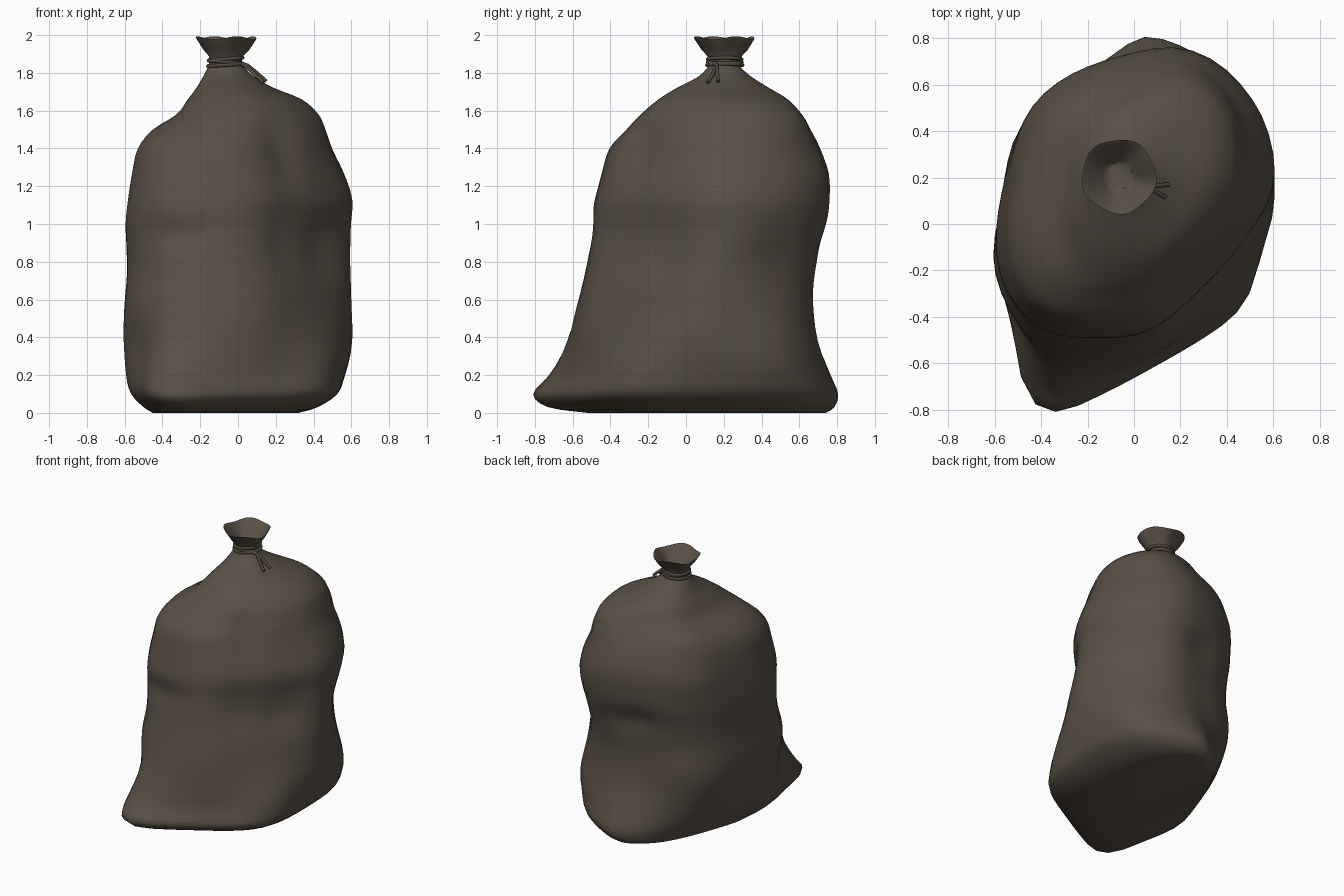
import bpy, bmesh, math
from mathutils import Vector

if "Cube" in bpy.data.objects:
    bpy.data.objects.remove(bpy.data.objects["Cube"])

SEG = 48
CX, CY = -0.065, 0.205          # neck axis


def material(name, rgb):
    m = bpy.data.materials.new(name)
    m.diffuse_color = (*rgb, 1)
    m.use_nodes = True
    m.node_tree.nodes["Principled BSDF"].inputs["Base Color"].default_value = m.diffuse_color
    return m


cloth = material("brown cloth", (0.100, 0.080, 0.060))
cord = material("dark brown cord", (0.085, 0.068, 0.050))

# Plan outlines: flat foot of the sack, and the fuller belly
foot = [(-.35, -.81), (-.26, -.80), (.05, -.64), (.36, -.45), (.5, -.25), (.53, .05), (.49, .4),
        (.36, .67), (.1, .81), (-.06, .75), (-.25, .56), (-.46, .12), (-.56, -.2), (-.50, -.58), (-.44, -.76)]
belly = [(.60, .2), (.555, .45), (.4, .66), (.2, .76), (-.05, .73), (-.3, .63), (-.47, .46), (-.56, .2),
         (-.6, -.08), (-.55, -.3), (-.43, -.43), (-.2, -.48), (.1, -.43), (.34, -.23), (.52, .0)]

# Side silhouettes: z, left, right, front, back
levels = [
    (0, -.45, .32, -.52, .74), (.03, -.50, .42, -.73, .785), (.1, -.57, .525, -.81, .805),
    (.2, -.60, .56, -.73, .765), (.38, -.612, .60, -.635, .695), (.58, -.602, .60, -.575, .672),
    (.72, -.59, .60, -.54, .68), (.86, -.59, .60, -.51, .71), (1.0, -.595, .60, -.48, .745),
    (1.13, -.582, .605, -.475, .76), (1.27, -.56, .56, -.445, .755), (1.4, -.53, .495, -.405, .705),
    (1.5, -.45, .455, -.315, .645), (1.58, -.325, .42, -.24, .60), (1.66, -.265, .335, -.145, .535),
    (1.72, -.22, .19, -.05, .44), (1.78, -.185, .085, .065, .345), (1.83, -.16, .035, .115, .288)]

# Folds: x, y, z, width, height, push (negative = dent)
folds = [
    (-.32, -.47, 1.06, .14, .07, .02), (-.33, -.47, .94, .18, .07, -.02),
    (-.02, -.46, 1.02, .17, .14, .02), (.24, -.38, .87, .12, .16, -.03),
    (.22, -.25, 1.38, .12, .22, -.03), (.5, .45, .8, .2, .17, -.035),
    (-.05, .72, .9, .18, .10, -.04), (-.42, .46, 1.2, .25, .12, .015),
    (-.56, -.48, .33, .22, .2, -.08), (-.5, -.42, .75, .2, .2, -.03),
    (.48, .45, .28, .25, .2, .045), (.32, .52, 1.5, .22, .13, .045),
    (.48, -.15, .85, .2, .16, -.05), (.35, -.05, 1.5, .2, .12, .025), (.45, -.35, .22, .18, .13, .025),
    (-.40, .42, .42, .28, .33, .05), (-.3, .45, 1.55, .2, .12, .03)]


def spline(a, b, c, d, t):
    return [.5 * (2 * q + (r - p) * t + (2 * p - 5 * q + 4 * r - s) * t * t + (3 * q - p - 3 * r + s) * t ** 3)
            for p, q, r, s in zip(a, b, c, d)]


def fit(pts):
    """Scale an outline into the -1..1 square."""
    axes = []
    for k in (0, 1):
        v = [p[k] for p in pts]
        lo, hi = min(v), max(v)
        axes.append([(2 * x - lo - hi) / (hi - lo) for x in v])
    return list(zip(*axes))


def polar(pts):
    """Resample a closed outline at even angles about its centre."""
    n = len(pts)
    dense = fit([spline(pts[i - 1], pts[i], pts[(i + 1) % n], pts[(i + 2) % n], j / 12)
                 for i in range(n) for j in range(12)])
    ang = sorted((math.atan2(y, x) % math.tau, math.hypot(x, y)) for x, y in dense)
    ang = [(ang[-1][0] - math.tau, ang[-1][1])] + ang + [(ang[0][0] + math.tau, ang[0][1])]
    out = []
    for s in range(SEG):
        a = s * math.tau / SEG
        k = next(i for i in range(1, len(ang)) if ang[i][0] > a)
        (a0, r0), (a1, r1) = ang[k - 1], ang[k]
        r = r0 + (r1 - r0) * (a - a0) / max(a1 - a0, 1e-9)
        out.append((r * math.cos(a), r * math.sin(a)))
    return fit(out)


def smooth(lo, hi, z):
    t = min(max((z - lo) / (hi - lo), 0), 1)
    return t * t * (3 - 2 * t)


def fold(p):
    out = Vector((p.x, p.y - .1, 0)).normalized()
    push = sum(d * math.exp(-((p.x - x) ** 2 + (p.y - y) ** 2) / w ** 2 - ((p.z - z) / h) ** 2)
               for x, y, z, w, h, d in folds)
    return p + out * push


# Sack body rings
foot_n, belly_n = polar(foot), polar(belly)
circle = [(math.cos(s * math.tau / SEG), math.sin(s * math.tau / SEG)) for s in range(SEG)]
L = [levels[0]] + levels + [levels[-1]]
rows = [spline(*L[i:i + 4], j / 3) for i in range(len(levels) - 1) for j in range(3)] + [levels[-1]]
rings = []
for z, x0, x1, y0, y1 in rows:
    b, c = smooth(.04, .6, z), smooth(1.58, 1.85, z)
    shape = []
    for f, g, o in zip(foot_n, belly_n, circle):
        shape.append([(f[k] * (1 - b) + g[k] * b) * (1 - c) + o[k] * c for k in (0, 1)])
    rings.append([fold(Vector(((x0 + x1) / 2 + u * (x1 - x0) / 2, (y0 + y1) / 2 + v * (y1 - y0) / 2, max(z, 0))))
                  for u, v in fit(shape)])

# Pinched neck, flared mouth and the funnel inside it
for z, r, wave in [(1.86, .085, 0), (1.89, .09, .02), (1.93, .125, .03), (1.985, .16, .03),
                   (1.98, .152, .03), (1.93, .117, .03), (1.89, .072, .02), (1.87, .058, 0)]:
    ring = []
    for x, y in circle:
        a = math.atan2(y, x)
        rr = r * (1 + wave * math.cos(5 * a + 1))
        ring.append(Vector((CX + x * rr, CY + y * rr, z + .3 * wave * math.sin(4 * a))))
    rings.append(ring)

bm = bmesh.new()
vr = [[bm.verts.new(p) for p in ring] for ring in rings]
for lo, hi in zip(vr, vr[1:]):
    for s in range(SEG):
        t = (s + 1) % SEG
        bm.faces.new((lo[s], lo[t], hi[t], hi[s]))
bm.faces.new(vr[0][::-1])
bm.faces.new(vr[-1])
me = bpy.data.meshes.new("sack")
bm.to_mesh(me)
bm.free()
sack = bpy.data.objects.new("sack", me)
bpy.context.collection.objects.link(sack)
me.materials.append(cloth)
bpy.context.view_layer.objects.active = sack
sack.select_set(True)
bpy.ops.object.shade_smooth_by_angle(angle=math.radians(60))


def rope(name, pts, closed=False):
    cu = bpy.data.curves.new(name, 'CURVE')
    cu.dimensions = '3D'
    cu.bevel_depth, cu.bevel_resolution, cu.use_fill_caps = .01, 2, True
    sp = cu.splines.new('POLY')
    sp.points.add(len(pts) - 1)
    for q, p in zip(sp.points, pts):
        q.co = (*p, 1)
    sp.use_cyclic_u = closed
    cu.materials.append(cord)
    bpy.context.collection.objects.link(bpy.data.objects.new(name, cu))


# Cord wound round the neck, with two loose ends
for i, (z, r, tilt) in enumerate([(1.842, .094, .006), (1.858, .09, -.008), (1.872, .09, .008)]):
    rope(f"neck_cord_{i + 1}", [(CX + r * x, CY + r * y, z + tilt * x) for x, y in circle[::2]], True)
rope("cord_end_1", [(.01, .15, 1.85), (.05, .165, 1.84), (.10, .165, 1.80), (.15, .17, 1.755)])
rope("cord_end_2", [(.01, .15, 1.85), (.045, .16, 1.835), (.09, .14, 1.79), (.135, .115, 1.75)])
